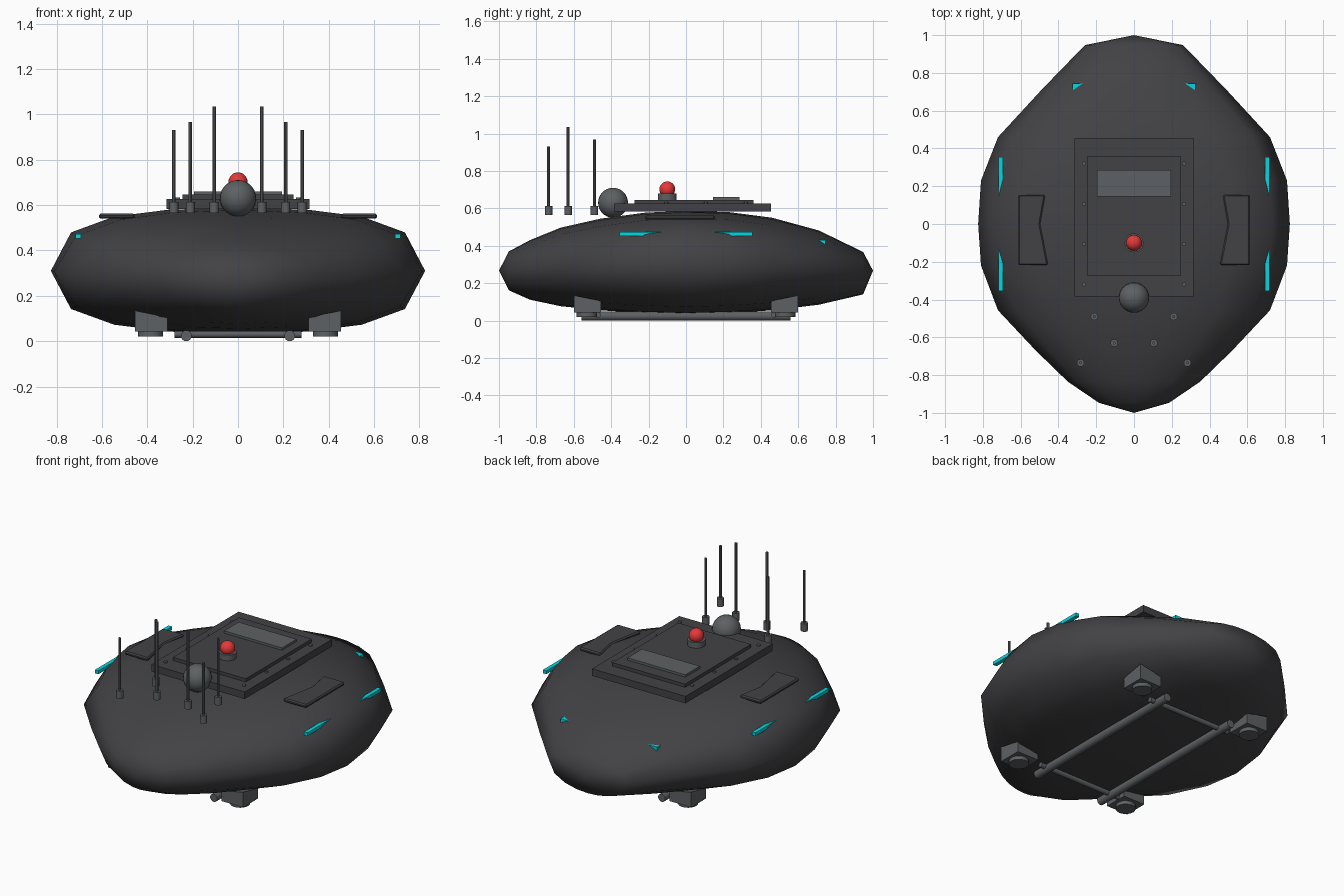
import bpy, bmesh, math
from mathutils import Vector

if "Cube" in bpy.data.objects:
    bpy.data.objects.remove(bpy.data.objects["Cube"])


def material(name, rgb):
    m = bpy.data.materials.new(name)
    m.diffuse_color = (*rgb, 1)
    m.use_nodes = True
    m.node_tree.nodes["Principled BSDF"].inputs["Base Color"].default_value = m.diffuse_color
    return m


DARK = material("dark_shell", (0.055, 0.055, 0.06))
METAL = material("metal", (0.11, 0.12, 0.125))
CYAN = material("cyan", (0.0, 0.68, 0.75))
RED = material("red", (0.8, 0.04, 0.04))


def finish(bm, name, mat, smooth=None):
    bmesh.ops.recalc_face_normals(bm, faces=bm.faces)
    me = bpy.data.meshes.new(name)
    bm.to_mesh(me)
    bm.free()
    ob = bpy.data.objects.new(name, me)
    bpy.context.collection.objects.link(ob)
    me.materials.append(mat)
    if smooth is not None:
        bpy.ops.object.select_all(action='DESELECT')
        ob.select_set(True)
        bpy.context.view_layer.objects.active = ob
        bpy.ops.object.shade_smooth_by_angle(angle=math.radians(smooth))
    return ob


def box(name, lo, hi, mat):
    bm = bmesh.new()
    bmesh.ops.create_cube(bm, size=1)
    for v in bm.verts:
        v.co = Vector([lo[i] + (v.co[i] + 0.5) * (hi[i] - lo[i]) for i in range(3)])
    return finish(bm, name, mat)


def rod(name, a, b, r, mat, sides=16):
    a, b = Vector(a), Vector(b)
    bm = bmesh.new()
    bmesh.ops.create_cone(bm, cap_ends=True, segments=sides, radius1=r, radius2=r, depth=(b - a).length)
    q = (b - a).to_track_quat('Z', 'Y')
    for v in bm.verts:
        v.co = q @ v.co + (a + b) / 2
    return finish(bm, name, mat, 40)


def ball(name, c, r, mat):
    bm = bmesh.new()
    bmesh.ops.create_uvsphere(bm, u_segments=24, v_segments=14, radius=r)
    bmesh.ops.translate(bm, verts=bm.verts, vec=c)
    return finish(bm, name, mat, 40)


def prism(name, pts, z0, z1, mat):
    bm = bmesh.new()
    lo = [bm.verts.new((x, y, z0)) for x, y in pts]
    hi = [bm.verts.new((x, y, z1)) for x, y in pts]
    bm.faces.new(lo)
    bm.faces.new(hi)
    for i in range(len(pts)):
        j = (i + 1) % len(pts)
        bm.faces.new((lo[i], lo[j], hi[j], hi[i]))
    return finish(bm, name, mat)


# Hull: stations of y, half width, top z, bottom z, roundness
stations = [(-.947, .185, .37, .162, 2.0), (-.835, .35, .43, .112, 2.0),
            (-.67, .52, .497, .077, 2.05), (-.457, .72, .545, .055, 2.2),
            (-.22, .81, .577, .04, 2.45), (0, .825, .587, .035, 2.7),
            (.23, .81, .58, .04, 2.45), (.46, .72, .55, .055, 2.2),
            (.71, .49, .482, .085, 2.0), (.947, .26, .367, .14, 2.1)]
quarter = [0, 31, 55, 75, 90]
angles = quarter + [180 - a for a in quarter[-2::-1]]
angles += [a + 180 for a in angles[1:-1]]
bm = bmesh.new()
rings = []
for y, w, top, bot, n in stations:
    cz = .31 - .043 * y * y
    ring = []
    for a in angles:
        c, s = math.cos(math.radians(a)), math.sin(math.radians(a))
        x = math.copysign(abs(c) ** (2 / n), c) * w
        h = top - cz if s >= 0 else cz - bot
        ring.append(bm.verts.new((x, y, cz + math.copysign(abs(s) ** (2 / n), s) * h)))
    rings.append(ring)
k = len(angles)
for r0, r1 in zip(rings, rings[1:]):
    for i in range(k):
        bm.faces.new((r0[i], r0[(i + 1) % k], r1[(i + 1) % k], r1[i]))
for ring, y in ((rings[0], -1), (rings[-1], 1)):
    tip = bm.verts.new((0, y, .267))
    for i in range(k):
        bm.faces.new((ring[i], ring[(i + 1) % k], tip))
finish(bm, "hull", DARK, 75)

# Top deck plates and window panel
box("deck_plate", (-.315, -.385, .583), (.315, .455, .626), DARK)
box("upper_plate", (-.245, -.275, .626), (.245, .36, .646), DARK)
box("window_panel", (-.195, .145, .646), (.195, .285, .66), METAL)

# Red beacon and rear dome
rod("beacon_base", (0, -.1, .64), (0, -.1, .68), .05, METAL, 24)
ball("beacon", (0, -.1, .702), .042, RED)
ball("dome", (0, -.39, .63), .08, METAL)

for s, side in ((-1, "left"), (1, "right")):
    # Deck bolts
    for i, y in enumerate((-.32, -.106, .106, .32)):
        rod(f"bolt_{side}_{i}", (s * .265, y, .62), (s * .265, y, .634), .01, METAL, 12)
    # Antennas
    for i, (x, y, top) in enumerate(((.21, -.49, .967), (.105, -.63, 1.035), (.283, -.735, .93))):
        rod(f"antenna_base_{side}_{i}", (s * x, y, .565), (s * x, y, .613), .02, METAL, 12)
        rod(f"antenna_{side}_{i}", (s * x, y, .61), (s * x, y, top), .008, METAL, 8)
    # Side pads with notched inner edge
    pad = prism(f"pad_{side}", [(s * x, y) for x, y in
                ((.613, .154), (.47, .154), (.497, 0), (.455, -.218), (.613, -.218))], .54, .562, DARK)
    bev = pad.modifiers.new("edge", 'BEVEL')
    bev.width, bev.segments = .007, 1
    # Glowing strips and front markers, partly sunk into the hull
    for f, end in ((-1, "near"), (1, "far")):
        box(f"light_strip_{side}_{end}", (s * .705 - .012, min(f * .11, f * .355), .453),
            (s * .705 + .012, max(f * .11, f * .355), .473), CYAN)
    box(f"light_marker_{side}", (min(s * .235, s * .325), .697, .407),
        (max(s * .235, s * .325), .745, .43), CYAN)
    # Skid rails
    rod(f"skid_rail_{side}", (s * .228, -.56, .024), (s * .228, .56, .024), .024, METAL)
    # Feet: block rising to its outer corner, with a round pad
    for f, end in ((-1, "front"), (1, "back")):
        bm = bmesh.new()
        bmesh.ops.create_cube(bm, size=1)
        for v in bm.verts:
            ox, oy, up = v.co.x > 0, v.co.y > 0, v.co.z > 0
            z = .075 + .03 * ox + .03 * oy if up else .042
            v.co = (s * (.455 if ox else .31), f * (.6 if oy else .455), z)
        finish(bm, f"foot_block_{side}_{end}", METAL)
        rod(f"foot_pad_{side}_{end}", (s * .385, f * .53, .02), (s * .385, f * .53, .05), .055, METAL, 20)

# Cross bars between the rails
for f, end in ((-1, "front"), (1, "back")):
    rod(f"cross_bar_{end}", (-.28, f * .47, .03), (.28, f * .47, .03), .015, METAL, 12)
